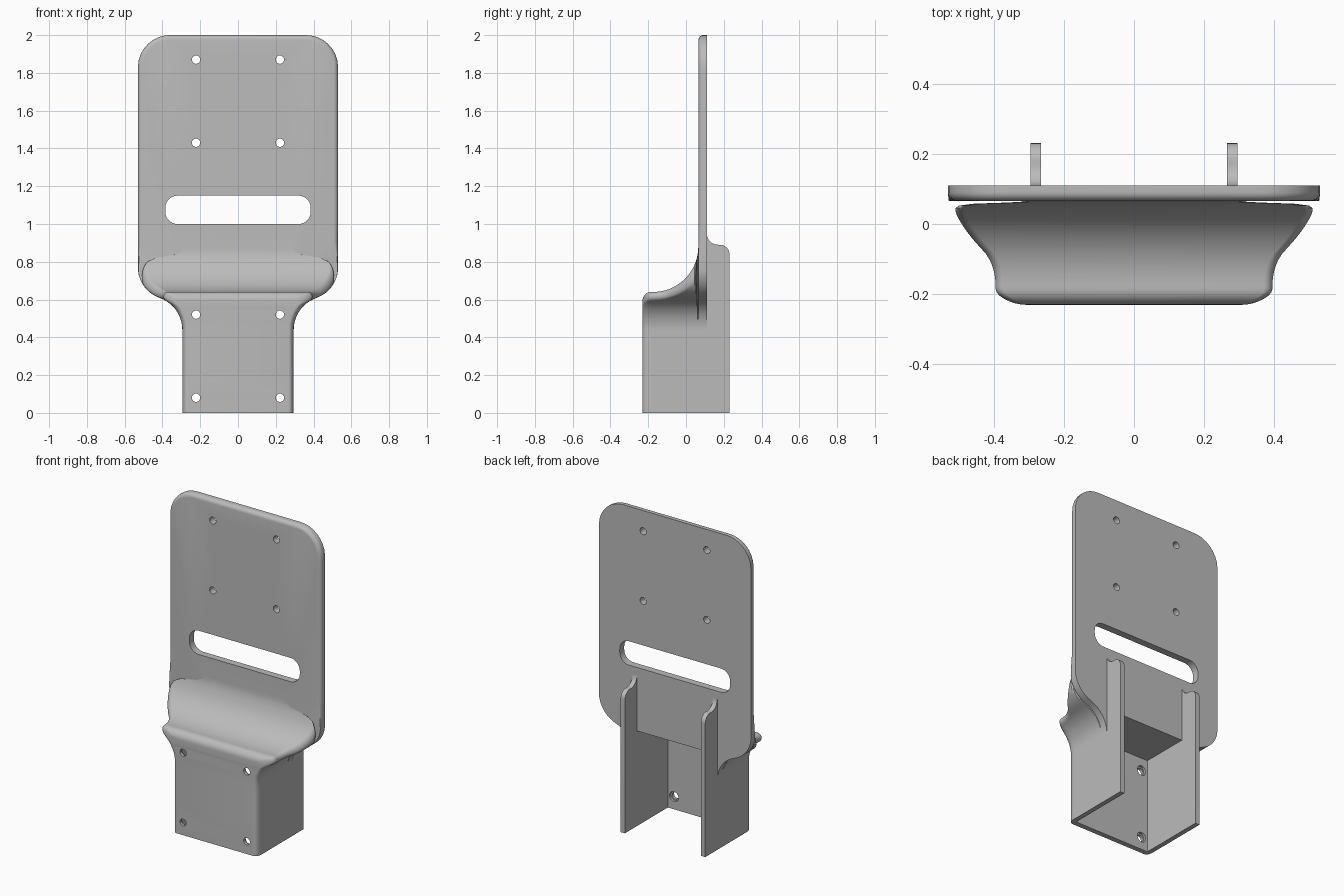
import bpy, bmesh
from math import sin, cos, pi, sqrt, radians

cube = bpy.data.objects.get("Cube")
if cube:
    bpy.data.objects.remove(cube, do_unlink=True)

grey = bpy.data.materials.new("plain_grey")
grey.use_nodes = True
colour = (0.5, 0.5, 0.5, 1)
grey.diffuse_color = colour
grey.node_tree.nodes["Principled BSDF"].inputs["Base Color"].default_value = colour

R = 0.025  # edge rounding


def make(name, bm):
    bmesh.ops.recalc_face_normals(bm, faces=bm.faces)
    me = bpy.data.meshes.new(name)
    bm.to_mesh(me)
    bm.free()
    me.materials.append(grey)
    ob = bpy.data.objects.new(name, me)
    bpy.context.collection.objects.link(ob)
    return ob


def activate(ob):
    bpy.ops.object.select_all(action='DESELECT')
    ob.select_set(True)
    bpy.context.view_layer.objects.active = ob


def prism(name, pts, lo, hi, place):
    """Extrude a 2D profile from lo to hi; place maps (a, b, depth) to xyz."""
    bm = bmesh.new()
    ends = [[bm.verts.new(place(a, b, h)) for a, b in pts] for h in (lo, hi)]
    for ring in ends:
        bm.faces.new(ring)
    for i in range(len(pts)):
        j = (i + 1) % len(pts)
        bm.faces.new((ends[0][i], ends[0][j], ends[1][j], ends[1][i]))
    return make(name, bm)


def arc(cx, cy, r, a0, a1, n=10):
    return [(cx + r * cos(radians(a0 + (a1 - a0) * i / n)),
             cy + r * sin(radians(a0 + (a1 - a0) * i / n))) for i in range(n + 1)]


def along_y(a, b, h):
    return (a, h, b)


def along_x(a, b, h):
    return (h, a, b)


def outline(z, d):
    """Half width of the front outline at height z, inset by d."""
    if z < 0.44:
        return 0.295 - d
    if z < 0.44 + 0.945 * (0.179 + d):
        return 0.474 - sqrt(max(0, (0.179 + d) ** 2 - (z - 0.44) ** 2))
    if z > 1.83 or z < 0.77:
        c = 1.83 if z > 1.83 else 0.77
        return 0.36 + sqrt(max(0, (0.17 - d) ** 2 - (z - c) ** 2))
    return 0.53 - d


def section(top, d, rv, plate):
    """Points (half width, z) of one layer, with its top corner rounded."""
    def width(z):
        if not plate:
            return outline(z, d)
        q = min(1, max(0, (z - 0.68) / 0.2))
        return outline(z, d * (1 - sqrt(1 - q * q)))

    c = top - rv
    fits = []
    for i in range(61):
        a = pi * (i / 60 - 0.5)
        z = c + rv * sin(a)
        fits.append((width(z) - R * cos(a), z))
    cx, touch = min(fits)
    mid = min(0.75, 0.55 + (top - 0.55) * 0.6)
    zs = [0, 0.2, 0.4] + [0.44 + 0.11 * i / 8 for i in range(8)]
    zs += [0.55 + (mid - 0.55) * i / 12 for i in range(12)]
    zs += [mid + (top - mid) * sin(pi / 2 * i / 24) for i in range(25)]
    pts = []
    for z in zs:
        w = width(z)
        if z > touch and not plate:
            w = min(w, cx + R * sqrt(max(0, 1 - ((z - c) / rv) ** 2)))
        pts.append((w, z))
    return pts


# Body: layers from the front lip, through the cove, to the back of the plate
layers = []
for i in range(8):
    a = pi / 2 * i / 7
    d = 0.045 * (1 - sin(a))
    layers.append((-0.23 + 0.045 * (1 - cos(a)), section(0.64 - d, 0.6 * d, R, False)))
for i in range(21):
    b = radians(89 * i / 20)
    layers.append((-0.175 + 0.24 * sin(b),
                   section(0.88 - 0.24 * cos(b), 0, min(R / cos(b), 0.2), False)))
for i in range(7):
    a = pi / 2 * i / 6
    d = R * (1 - sin(a))
    layers.append((0.066 + R * (1 - cos(a)), section(2 - d, d, R, True)))
layers.append((0.11, section(2, 0, R, True)))

bm = bmesh.new()
rings = []
for y, pts in layers:
    ring = [bm.verts.new((w, y, z)) for w, z in pts]
    ring += [bm.verts.new((-w, y, z)) for w, z in reversed(pts)]
    rings.append(ring)
n = len(rings[0])
for r0, r1 in zip(rings, rings[1:]):
    for i in range(n):
        j = (i + 1) % n
        bm.faces.new((r0[i], r0[j], r1[j], r1[i]))
for ring in (rings[0], rings[-1]):
    for i in range(n // 2 - 1):
        bm.faces.new((ring[i], ring[i + 1], ring[n - 2 - i], ring[n - 1 - i]))
body = make("bracket_body", bm)

# Cutters: channel, slot and screw holes
cutters = [prism("channel_cutter", [(-0.265, -1), (0.265, -1), (0.265, 0.6), (-0.265, 0.6)],
                 -0.197, 0.5, along_y)]
slot = []
for k, (sx, z) in enumerate([(1, 1.085), (-1, 1.085), (-1, 1.065), (1, 1.065)]):
    slot += arc(sx * 0.32, z, 0.065, 90 * k, 90 * k + 90)
cutters.append(prism("slot_cutter", slot, -0.1, 0.4, along_y))
for x in (-0.222, 0.222):
    for z in (0.08, 0.52, 1.43, 1.87):
        low = z < 1
        circle = arc(x, z, 0.022, 0, 345, 23)
        cutters.append(prism("hole_cutter", circle, -0.4 if low else -0.1,
                             -0.1 if low else 0.4, along_y))
        if low:
            wide = arc(x, z, 0.031, 0, 345, 23)
            cutters.append(prism("counterbore_cutter", wide, -0.212, -0.1, along_y))

for cutter in cutters:
    cutter.hide_render = True
    activate(body)
    mod = body.modifiers.new("cut", 'BOOLEAN')
    mod.operation = 'DIFFERENCE'
    mod.solver = 'EXACT'
    mod.object = cutter
    bpy.ops.object.modifier_apply(modifier=mod.name)
    bpy.data.objects.remove(cutter, do_unlink=True)

# Side walls standing out behind the plate
profile = [(0.11, 0)] + arc(0.17, 0.95, 0.06, 180, 270) + arc(0.18, 0.84, 0.05, 90, 0) + [(0.23, 0)]
walls = [prism(name, profile, lo, hi, along_x) for name, lo, hi in
         (("left_wall", 0.265, 0.295), ("right_wall", -0.295, -0.265))]

for ob in [body] + walls:
    activate(ob)
    bpy.ops.object.shade_smooth_by_angle(angle=radians(30))
